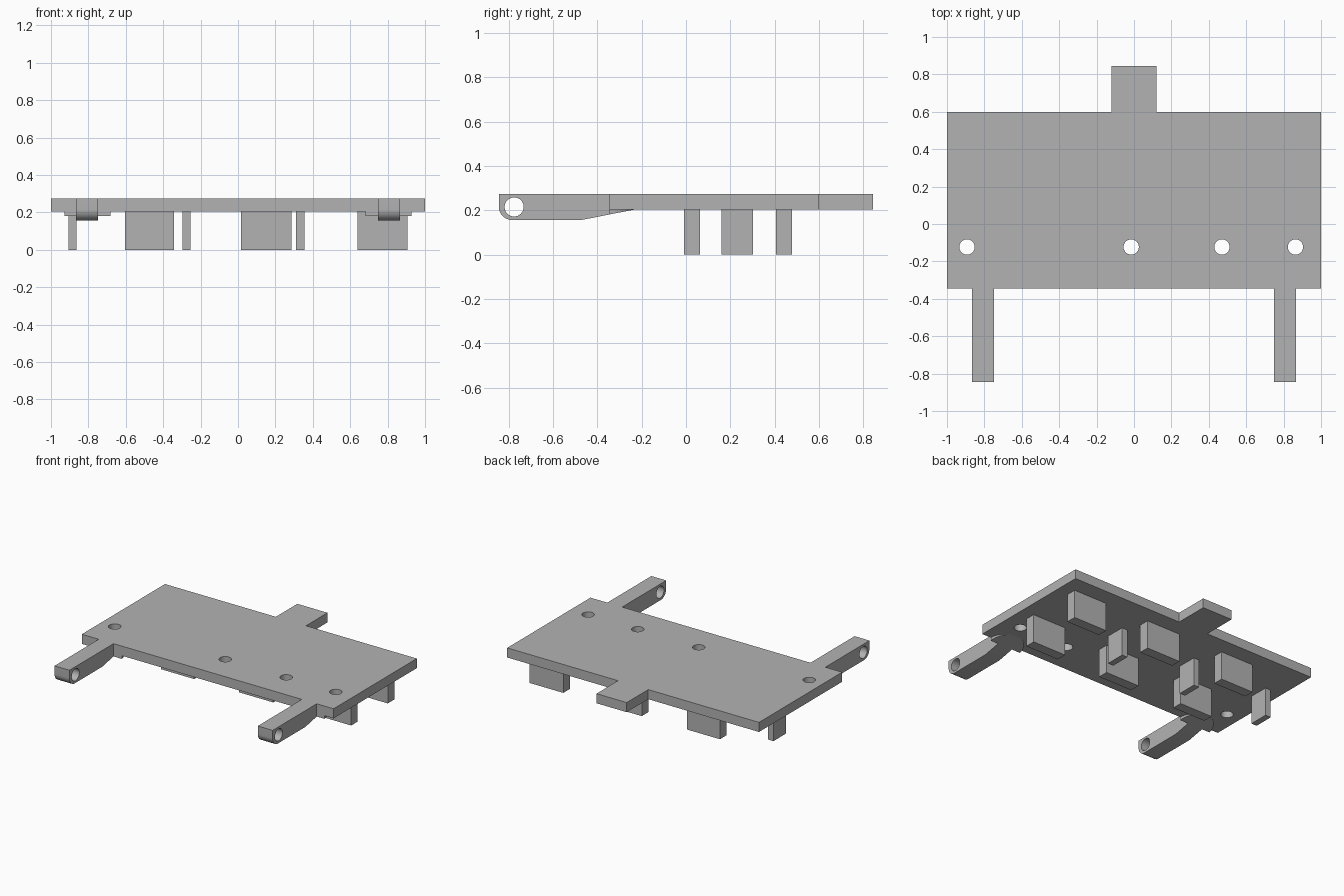
import bpy
import bmesh
from math import cos, sin, pi
from mathutils import Matrix, Vector

cube = bpy.data.objects.get("Cube")
if cube:
    bpy.data.objects.remove(cube, do_unlink=True)

grey = bpy.data.materials.new("plain_grey")
grey.use_nodes = True
grey.diffuse_color = (0.45, 0.45, 0.45, 1)
grey.node_tree.nodes["Principled BSDF"].inputs["Base Color"].default_value = grey.diffuse_color

# Shared heights and positions
TOP, UNDER, ARM_UNDER = 0.273, 0.204, 0.156
FRONT, BACK, TAB_END = -0.344, 0.60, 0.844
ARM_X, ARM_HALF = 0.807, 0.059
SLOPE_START, SLOPE_END = -0.472, -0.228
SLOPE = (UNDER - ARM_UNDER) / (SLOPE_END - SLOPE_START)

# Turns a flat (u, v) profile extruded along w into (x=w, y=u, z=v)
SIDEWAYS = Matrix(((0, 0, 1, 0), (1, 0, 0, 0), (0, 1, 0, 0), (0, 0, 0, 1)))


def arc(cx, cy, r, start, end, steps):
    angles = [start + (end - start) * i / steps for i in range(steps + 1)]
    return [(cx + r * cos(a), cy + r * sin(a)) for a in angles]


def circle(cx, cy, r):
    return arc(cx, cy, r, 0, 2 * pi, 32)[:-1]


def prism(loops, low, high):
    """Extrude an outline (first loop) with holes (other loops)."""
    bm = bmesh.new()
    edges = []
    for loop in loops:
        vs = [bm.verts.new((u, v, low)) for u, v in loop]
        edges += [bm.edges.new((vs[i - 1], vs[i])) for i in range(len(vs))]
    bmesh.ops.triangle_fill(bm, use_beauty=True, edges=edges, normal=(0, 0, 1))
    out = bmesh.ops.extrude_face_region(bm, geom=bm.faces[:], use_keep_orig=True)
    moved = [g for g in out["geom"] if isinstance(g, bmesh.types.BMVert)]
    bmesh.ops.translate(bm, vec=(0, 0, high - low), verts=moved)
    return bm


def finish(name, bm):
    bmesh.ops.recalc_face_normals(bm, faces=bm.faces[:])
    mesh = bpy.data.meshes.new(name)
    bm.to_mesh(mesh)
    bm.free()
    mesh.materials.append(grey)
    mesh.shade_smooth()
    mesh.set_sharp_from_angle(angle=pi / 6)
    obj = bpy.data.objects.new(name, mesh)
    bpy.context.collection.objects.link(obj)


def rect(x0, x1, y0, y1):
    return [(x0, y0), (x1, y0), (x1, y1), (x0, y1)]


# Main plate with rear tab and four round holes
outline = [(-1, FRONT), (1, FRONT), (1, BACK), (0.12, BACK), (0.12, TAB_END),
           (-0.12, TAB_END), (-0.12, BACK), (-1, BACK)]
holes = [circle(x, -0.123, 0.041) for x in (-0.893, -0.015, 0.47, 0.863)]
finish("plate", prism([outline] + holes, UNDER, TOP))

# Pivot arms with rounded noses, and the half-round gussets behind them
nose = arc(-0.784, 0.216, 0.06, pi, 1.5 * pi, 12)
arm_profile = nose + [
    (SLOPE_START, ARM_UNDER),
    (FRONT, ARM_UNDER + SLOPE * (FRONT - SLOPE_START)),
    (FRONT, TOP), (-0.844, TOP)]
for side, label in ((1, "left"), (-1, "right")):
    x = side * ARM_X
    bm = prism([arm_profile, circle(-0.775, 0.215, 0.043)], x - ARM_HALF, x + ARM_HALF)
    bm.transform(SIDEWAYS)
    finish(label + "_arm", bm)

    bm = prism([arc(side * 0.805, FRONT, 0.123, 0, pi, 24)], 0.1, UNDER)
    cut = bmesh.ops.bisect_plane(
        bm, geom=bm.verts[:] + bm.edges[:] + bm.faces[:],
        plane_co=(0, SLOPE_END, UNDER), plane_no=Vector((0, SLOPE, -1)).normalized(),
        clear_outer=True)
    bmesh.ops.holes_fill(bm, edges=[e for e in bm.edges if e.is_boundary], sides=0)
    finish(label + "_gusset", bm)

# Feet: two wide blocks and one narrow block in each group
for i, (x0, x1) in enumerate(((-0.605, -0.342), (0.016, 0.287), (0.639, 0.906)), 1):
    finish(f"front_foot_{i}", prism([rect(x0, x1, -0.01, 0.064)], 0, UNDER))
    finish(f"back_foot_{i}", prism([rect(x0, x1, 0.405, 0.479)], 0, UNDER))
for i, x in enumerate((-0.885, -0.276, 0.333), 1):
    finish(f"narrow_foot_{i}", prism([rect(x - 0.022, x + 0.022, 0.16, 0.303)], 0, UNDER))
